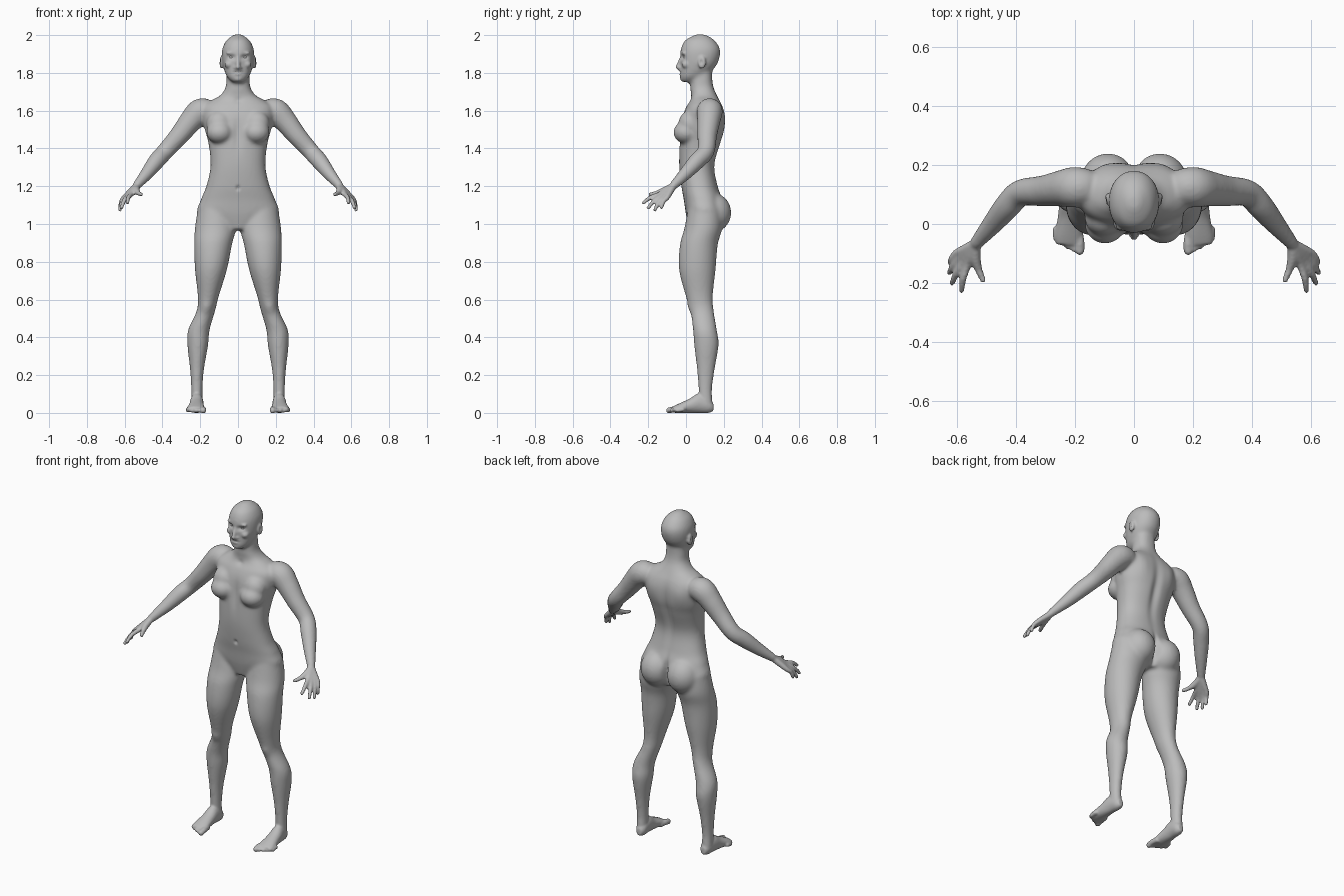
import bpy, bmesh, math
from mathutils import Vector, Matrix

old = bpy.data.objects.get("Cube")
if old:
    bpy.data.objects.remove(old, do_unlink=True)

skin = bpy.data.materials.new("matte grey")
skin.use_nodes = True
GREY = (0.5, 0.5, 0.5, 1)
skin.diffuse_color = GREY
shader = next(n for n in skin.node_tree.nodes if n.type == 'BSDF_PRINCIPLED')
shader.inputs["Base Color"].default_value = GREY
shader.inputs["Roughness"].default_value = 0.7


def spline(rows, steps=5):
    """Catmull-Rom resampling of rows of numbers."""
    out = []
    for i in range(len(rows) - 1):
        a, b = rows[max(i - 1, 0)], rows[i]
        c, d = rows[i + 1], rows[min(i + 2, len(rows) - 1)]
        for k in range(steps):
            t = k / steps
            out.append([q + t / 2 * (r - p + t * (2 * p - 5 * q + 4 * r - s
                        + t * (3 * (q - r) + s - p))) for p, q, r, s in zip(a, b, c, d)])
    return out + [list(rows[-1])]


def skin_rings(bm, rings):
    rings = [[bm.verts.new(p) for p in ring] for ring in rings]
    n = len(rings[0])
    for a, b in zip(rings, rings[1:]):
        for i in range(n):
            j = (i + 1) % n
            bm.faces.new((a[i], a[j], b[j], b[i]))
    bm.faces.new(rings[0][::-1])
    bm.faces.new(rings[-1])


def loft(bm, rows, along_y=False, power=2.0, n=32):
    """Rows: station, centre x, other centre, half width, half depth."""
    rings = []
    for t, cx, co, hw, hd in spline(rows):
        ring = []
        for i in range(n):
            a = math.tau * i / n
            c, s = math.cos(a), math.sin(a)
            u = cx + hw * math.copysign(abs(c) ** (2 / power), c)
            v = co + hd * math.copysign(abs(s) ** (2 / power), s)
            ring.append((u, t, v) if along_y else (u, v, t))
        rings.append(ring)
    skin_rings(bm, rings)


def ball(bm, centre, radii):
    m = Matrix.Translation(centre) @ Matrix.Diagonal((*radii, 1))
    bmesh.ops.create_uvsphere(bm, u_segments=24, v_segments=16, radius=1, matrix=m)


def tube(bm, rows, n=16):
    """Round limb through rows of x, y, z, radius, with a rounded tip."""
    rows = spline(rows)
    pts = [Vector(r[:3]) for r in rows]
    rings = []
    for i, p in enumerate(pts):
        d = (pts[min(i + 1, len(pts) - 1)] - pts[max(i - 1, 0)]).normalized()
        u = d.cross(Vector((0.3, 1, 0.2))).normalized()
        v = d.cross(u)
        rings.append([p + rows[i][3] * (u * math.cos(math.tau * k / n)
                      + v * math.sin(math.tau * k / n)) for k in range(n)])
    skin_rings(bm, rings)
    ball(bm, pts[-1], [rows[-1][3]] * 3)


def mirror(bm):
    geom = bmesh.ops.duplicate(bm, geom=bm.verts[:] + bm.edges[:] + bm.faces[:])["geom"]
    for v in geom:
        if isinstance(v, bmesh.types.BMVert):
            v.co.x *= -1


def fuse(bm, voxel, passes):
    """Merge overlapping parts into one soft surface and return its mesh."""
    bmesh.ops.recalc_face_normals(bm, faces=bm.faces[:])
    raw = bpy.data.meshes.new("raw")
    bm.to_mesh(raw)
    bm.free()
    ob = bpy.data.objects.new("raw", raw)
    bpy.context.collection.objects.link(ob)
    rm = ob.modifiers.new("merge", 'REMESH')
    rm.mode, rm.voxel_size = 'VOXEL', voxel
    sm = ob.modifiers.new("soften", 'SMOOTH')
    sm.factor, sm.iterations = 0.5, passes
    dg = bpy.context.evaluated_depsgraph_get()
    mesh = bpy.data.meshes.new_from_object(ob.evaluated_get(dg))
    bpy.data.objects.remove(ob, do_unlink=True)
    return mesh


core = bmesh.new()
# legs
loft(core, [(1.08, .115, .1, .098, .09), (.98, .119, .092, .109, .1), (.89, .132, .068, .1, .1),
            (.76, .143, .06, .085, .097), (.62, .157, .07, .056, .072), (.54, .17, .085, .049, .062),
            (.44, .207, .1, .057, .063), (.36, .213, .108, .055, .065), (.23, .217, .105, .037, .047),
            (.12, .218, .102, .03, .036), (.04, .218, .105, .031, .038)])
# arms
tube(core, [(.15, .125, 1.6, .06), (.2, .125, 1.595, .07), (.25, .12, 1.545, .062), (.31, .112, 1.47, .053),
            (.385, .105, 1.385, .046), (.43, .06, 1.335, .045), (.48, 0, 1.27, .036),
            (.535, -.065, 1.205, .024)])
# bust and buttocks
ball(core, (.098, .0, 1.485), (.07, .067, .06))
ball(core, (.1, .02, 1.53), (.068, .06, .07))
ball(core, (.088, .14, 1.06), (.095, .1, .105))
mirror(core)
# torso and neck
loft(core, [(z, 0, y, w, d) for z, y, w, d in (
    (.97, .09, .07, .07), (1.05, .1, .21, .1), (1.13, .09, .196, .102), (1.2, .072, .168, .097),
    (1.31, .058, .145, .094), (1.43, .075, .157, .11), (1.5, .087, .176, .117), (1.57, .094, .188, .112),
    (1.62, .098, .185, .097), (1.655, .1, .14, .078), (1.68, .096, .095, .069), (1.72, .085, .067, .062),
    (1.77, .083, .061, .056), (1.85, .09, .055, .05))], power=2.3)
# head
loft(core, [(z, 0, y, w, d) for z, y, w, d in (
    (1.752, .01, .03, .034), (1.775, .03, .055, .062), (1.8, .047, .068, .078), (1.83, .062, .078, .092),
    (1.86, .07, .084, .101), (1.9, .075, .086, .106), (1.935, .076, .081, .101), (1.97, .073, .063, .08),
    (1.99, .075, .04, .052), (2.004, .075, .018, .022))], power=2.1)
core_mesh = fuse(core, .009, 7)

fine = bmesh.new()
# feet
loft(fine, [(.145, .215, .03, .016, .02), (.12, .215, .041, .03, .041), (.07, .218, .052, .035, .052),
            (.02, .22, .038, .039, .038), (-.04, .222, .024, .047, .024), (-.07, .222, .017, .044, .016)],
     along_y=True)
# toes, from the big one outwards
for i in range(5):
    x, r = .184 + i * .02, (.016 if i == 0 else .0115)
    tip = -.09 + .004 * i + .0018 * i * i
    tube(fine, [(.19 + i * .016, -.02, .018, r), (x, tip + .03, .019, r), (x, tip, .013, r)])
# hands: four fingers spread from the wrist, then the thumb
wrist = Vector((.537, -.068, 1.2))
first, last = Vector((.565, -.14, 1.157)), Vector((.603, -.1, 1.14))
tips = [(.585, -.226, 1.112), (.617, -.2, 1.085), (.626, -.165, 1.075), (.624, -.13, 1.087)]
for i, tip in enumerate(tips):
    tip = Vector(tip)
    knuckle = first.lerp(last, i / 3)
    middle = knuckle.lerp(tip, .5) + Vector((.005, -.004, .006))
    tube(fine, [(*wrist, .019), (*wrist.lerp(knuckle, .5), .017), (*knuckle, .0135),
                (*middle, .0115), (*tip, .0095)])
tube(fine, [(*wrist, .018), (.538, -.115, 1.178, .018), (.527, -.155, 1.163, .013), (.512, -.19, 1.157, .01)])
# ears, brows, cheeks and nostrils
ball(fine, (.088, .085, 1.855), (.011, .021, .033))
ball(fine, (.034, -.01, 1.905), (.03, .014, .008))
ball(fine, (.046, .002, 1.845), (.025, .025, .022))
ball(fine, (.012, -.033, 1.827), (.009, .011, .008))
mirror(fine)
# nose, lips and chin
tube(fine, [(0, -.022, 1.89, .009), (0, -.034, 1.858, .0095), (0, -.044, 1.831, .0115)])
ball(fine, (0, -.026, 1.81), (.024, .013, .007))
ball(fine, (0, -.024, 1.795), (.02, .013, .007))
ball(fine, (0, -.01, 1.77), (.025, .022, .018))
fine.from_mesh(core_mesh)
body_mesh = fuse(fine, .0065, 2)

# soft pushes: centre, reach, offset, each applied to both sides
pushes = [
    ((.034, -.025, 1.883), (.02, .03, .012), (0, .014, 0)),    # eye sockets
    ((0, -.037, 1.803), (.024, .02, .005), (0, .007, 0)),      # mouth
    ((.1, .08, 1.858), (.012, .009, .016), (-.008, 0, 0)),     # ear hollows
    ((0, .0, 1.655), (.02, .03, .015), (0, .01, 0)),           # throat notch
    ((0, -.035, 1.48), (.022, .05, .08), (0, .01, 0)),         # breastbone
    ((0, -.025, 1.19), (.009, .02, .012), (0, .01, 0)),        # navel
    ((0, .19, 1.42), (.025, .06, .16), (0, -.014, 0)),         # spine
    ((0, .22, 1.05), (.014, .08, .08), (0, -.035, 0)),         # cleft
    ((.1, .2, 1.56), (.05, .05, .07), (0, .008, 0)),           # shoulder blades
    ((.168, .025, .56), (.03, .03, .03), (0, -.008, 0)),       # kneecaps
]
for v in body_mesh.vertices:
    side = -1 if v.co.x < 0 else 1
    p = Vector((abs(v.co.x), v.co.y, v.co.z))
    for c, r, off in pushes:
        if abs(p.z - c[2]) > 2.5 * r[2]:
            continue
        fade = math.exp(-sum(((a - b) / s) ** 2 for a, b, s in zip(p, c, r)))
        v.co += fade * Vector((off[0] * side, off[1], off[2]))


def add_object(name, mesh):
    ob = bpy.data.objects.new(name, mesh)
    bpy.context.collection.objects.link(ob)
    mesh.name = name
    mesh.materials.clear()
    mesh.materials.append(skin)
    mesh.polygons.foreach_set("use_smooth", [True] * len(mesh.polygons))


add_object("body", body_mesh)
# eyeballs
for side, name in ((1, "left_eye"), (-1, "right_eye")):
    bm = bmesh.new()
    ball(bm, (side * .034, .002, 1.883), (.015, .015, .012))
    mesh = bpy.data.meshes.new(name)
    bm.to_mesh(mesh)
    bm.free()
    add_object(name, mesh)
